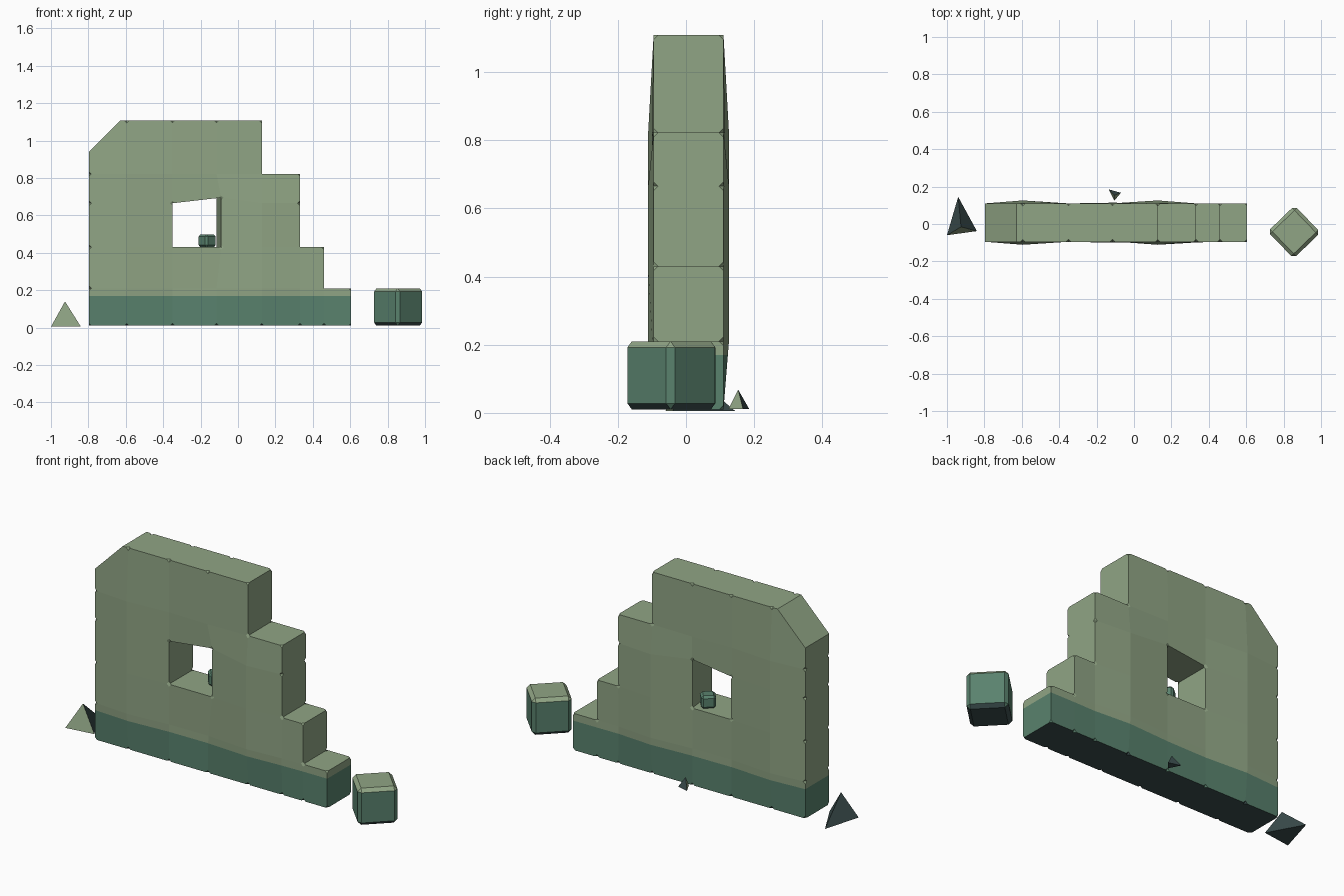
import bpy, bmesh, math, random
from mathutils import Vector, Matrix

if "Cube" in bpy.data.objects:
    bpy.data.objects.remove(bpy.data.objects["Cube"])

random.seed(4)


def material(name, rgb):
    m = bpy.data.materials.new(name)
    m.diffuse_color = [((c + 0.055) / 1.055) ** 2.4 for c in rgb] + [1]
    m.use_nodes = True
    m.node_tree.nodes["Principled BSDF"].inputs["Base Color"].default_value = m.diffuse_color
    return m


MATS = [material("pale moss", (0.565, 0.645, 0.52)),
        material("deep green", (0.35, 0.51, 0.43)),
        material("dark slate", (0.23, 0.30, 0.30))]


def finish(name, bm, rule):
    """Recalculate normals, colour faces by a rule and link the object."""
    bmesh.ops.recalc_face_normals(bm, faces=bm.faces[:])
    bm.normal_update()
    for f in bm.faces:
        f.material_index = rule(f)
        f.smooth = False
    me = bpy.data.meshes.new(name)
    bm.to_mesh(me)
    bm.free()
    for m in MATS:
        me.materials.append(m)
    ob = bpy.data.objects.new(name, me)
    bpy.context.collection.objects.link(ob)
    return ob


def split_at(bm, z):
    bmesh.ops.bisect_plane(bm, geom=bm.verts[:] + bm.edges[:] + bm.faces[:],
                           plane_co=(0, 0, z), plane_no=(0, 0, 1))


# --- Ruined wall: grid of cells, stepped down to the right, with a window ---
XS = [-0.797, -0.595, -0.35, -0.115, 0.127, 0.332, 0.46, 0.605]
ZS = [0.01, 0.21, 0.43, 0.665, 0.822, 1.108]
HEIGHT = [5, 5, 5, 5, 4, 2, 1]          # rows kept per column
WINDOW = (2, 2)
FRONT, BACK = -0.095, 0.11


def solid(i, j):
    return 0 <= i < 7 and 0 <= j < HEIGHT[i] and (i, j) != WINDOW


bm = bmesh.new()
grid = {}


def vert(i, j, side):
    if (i, j, side) not in grid:
        x, z = XS[i], ZS[j]
        y = BACK if side else FRONT
        inner = all(solid(i - a, j - b) for a in (0, 1) for b in (0, 1))
        if inner:                        # weathered bulges
            bulge = 0.016 if i in (1, 4) else random.uniform(-0.004, 0.006)
            y += bulge if side else -bulge
        if (i, j) == (3, 3):             # sloping window head
            z = 0.695
        if i == 3 and j in (2, 3) and not side:
            x = -0.09                    # splayed window jamb
        grid[i, j, side] = bm.verts.new((x, y, z))
    return grid[i, j, side]


rim = set()
for i in range(7):
    for j in range(5):
        if not solid(i, j):
            continue
        ring = [(i, j), (i + 1, j), (i + 1, j + 1), (i, j + 1)]
        for side in (0, 1):
            bm.faces.new([vert(*p, side) for p in ring])
        for k, (a, b) in enumerate([(0, -1), (1, 0), (0, 1), (-1, 0)]):
            if not solid(i + a, j + b):
                p, q = ring[k], ring[(k + 1) % 4]
                f = bm.faces.new([vert(*p, 0), vert(*q, 0), vert(*q, 1), vert(*p, 1)])
                rim.update(f.verts)
bmesh.ops.recalc_face_normals(bm, faces=bm.faces[:])

# chipped nicks along the wall edges
chips = bmesh.ops.bevel(bm, geom=list(rim), offset=0.013, segments=1,
                        profile=0.5, affect='VERTICES')
bmesh.ops.triangulate(bm, faces=[f for f in chips["faces"] if len(f.verts) == 4],
                      quad_method='SHORT_EDGE')

# broken top-left corner
cut = bmesh.ops.bisect_plane(bm, geom=bm.verts[:] + bm.edges[:] + bm.faces[:],
                             plane_co=(-0.797, 0, 0.94), plane_no=(-1, 0, 1),
                             clear_outer=True)
bmesh.ops.edgeloop_fill(bm, edges=[e for e in cut["geom_cut"]
                                   if isinstance(e, bmesh.types.BMEdge)])
split_at(bm, 0.17)


def base_rule(limit):
    def rule(f):
        z = f.calc_center_median().z
        if z < 0.05 and f.normal.z < -0.6:
            return 2
        return 1 if z < limit else 0
    return rule


finish("ruined_wall", bm, base_rule(0.17))


# --- Rounded loose blocks ---
def block(name, centre, size, bevel, angle, split, rule):
    bm = bmesh.new()
    bmesh.ops.create_cube(bm, size=1, matrix=Matrix.Translation(centre)
                          @ Matrix.Rotation(math.radians(angle), 4, 'Z')
                          @ Matrix.Diagonal((*size, 1)))
    bmesh.ops.bevel(bm, geom=bm.edges[:], offset=bevel, segments=1,
                    profile=0.5, affect='EDGES')
    if split:
        split_at(bm, split)
    finish(name, bm, rule)


block("fallen_block", (0.856, -0.043, 0.11), (0.2, 0.2, 0.2), 0.018, 44, None,
      base_rule(0.195))
block("sill_stone", (-0.165, 0.045, 0.464), (0.075, 0.075, 0.07), 0.012, 40, None,
      lambda f: 1)


# --- Pointed rubble shards ---
def shard(name, base, apex):
    bm = bmesh.new()
    vs = [bm.verts.new(p) for p in base]
    tip = bm.verts.new(apex)
    bm.faces.new(vs)
    for k in range(3):
        bm.faces.new([vs[k], vs[(k + 1) % 3], tip])
    finish(name, bm, lambda f: 0 if f.normal.y < -0.3 else 2)


shard("large_shard", [(-1, -0.06, 0.005), (-0.84, -0.038, 0.005), (-0.94, 0.145, 0.005)],
      (-0.925, -0.015, 0.14))
shard("small_shard", [(-0.135, 0.185, 0.012), (-0.07, 0.167, 0.012), (-0.105, 0.125, 0.012)],
      (-0.105, 0.153, 0.068))
